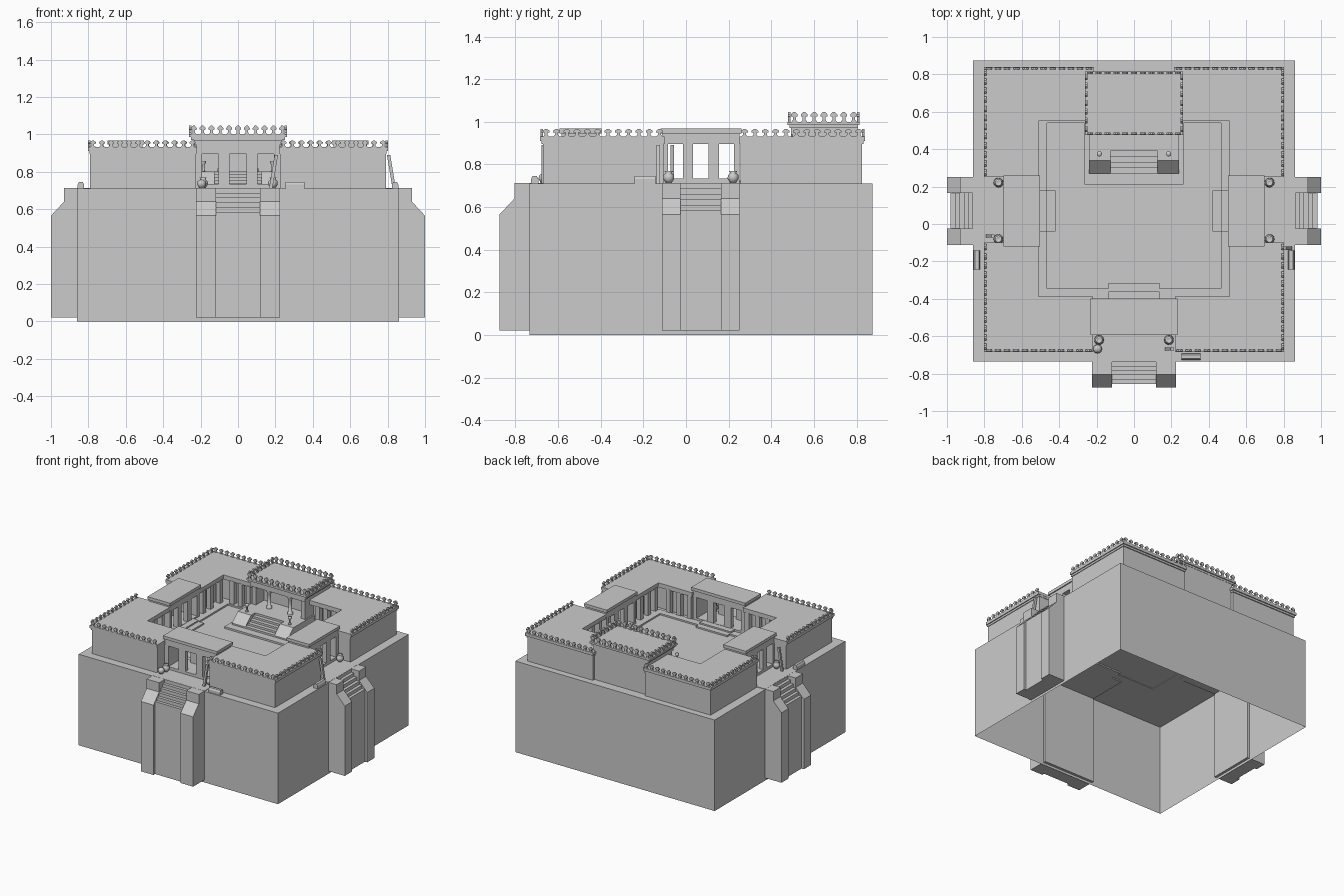
import bpy, bmesh
from math import radians
from mathutils import Matrix, Vector

if "Cube" in bpy.data.objects:
    bpy.data.objects.remove(bpy.data.objects["Cube"])

I = Matrix.Identity(4)


def add(name, bm, M=I):
    bmesh.ops.recalc_face_normals(bm, faces=bm.faces)
    me = bpy.data.meshes.new(name)
    bm.to_mesh(me)
    bm.free()
    me.transform(M)
    ob = bpy.data.objects.new(name, me)
    bpy.context.collection.objects.link(ob)
    return ob


def sweep(bm, pts, vec):
    f = bm.faces.new([bm.verts.new(p) for p in pts])
    r = bmesh.ops.extrude_face_region(bm, geom=[f], use_keep_orig=True)
    vs = [g for g in r["geom"] if isinstance(g, bmesh.types.BMVert)]
    bmesh.ops.translate(bm, verts=vs, vec=Vector(vec))


def prism(name, xy, z0, z1, M=I):
    bm = bmesh.new()
    sweep(bm, [(x, y, z0) for x, y in xy], (0, 0, z1 - z0))
    return add(name, bm, M)


def box(name, x0, x1, y0, y1, z0, z1, M=I):
    return prism(name, [(x0, y0), (x1, y0), (x1, y1), (x0, y1)], z0, z1, M)


def side_profile(name, yz, x0, x1, M=I):
    bm = bmesh.new()
    sweep(bm, [(x0, y, z) for y, z in yz], (x1 - x0, 0, 0))
    return add(name, bm, M)


def lathe(name, rz, M=I, n=12):
    bm = bmesh.new()
    vs = [bm.verts.new((r, 0, z)) for r, z in rz]
    es = [bm.edges.new(p) for p in zip(vs, vs[1:])]
    bmesh.ops.spin(bm, geom=vs + es, axis=(0, 0, 1), cent=(0, 0, 0), steps=n, angle=radians(360))
    bmesh.ops.remove_doubles(bm, verts=bm.verts, dist=1e-4)
    ob = add(name, bm, M)
    ob.data.shade_smooth()
    return ob


def steps(y0, y1, z0, z1, n, zb):
    # stair outline rising from (y0, z0) to (y1, z1)
    p = [(y1, zb), (y0, zb)]
    for i in range(n):
        z = z0 + (z1 - z0) * i / (n - 1)
        p += [(y0 + (y1 - y0) * i / n, z), (y0 + (y1 - y0) * (i + 1) / n, z)]
    return p


def merlons(name, a, b, z, h):
    # row of arrow-headed battlements from a to b
    a, b = Vector((*a, z)), Vector((*b, z))
    d = (b - a).normalized()
    n = round((b - a).length / 0.047)
    side = Vector((-d.y, d.x, 0)) * 0.012
    shape = [(-.014, 0), (.014, 0), (.007, .2), (.007, .5), (.016, .55), (.016, .75), (.005, 1),
             (-.005, 1), (-.016, .75), (-.016, .55), (-.007, .5), (-.007, .2)]
    bm = bmesh.new()
    for i in range(n):
        c = a + (b - a) * (i + .5) / n - side / 2
        sweep(bm, [c + d * u + Vector((0, 0, v * h)) for u, v in shape], side)
    add(name, bm)


# Terrace, open underneath
base = box("terrace", -.86, .86, -.735, .875, 0, .71)
bm = bmesh.new()
bm.from_mesh(base.data)
bmesh.ops.delete(bm, geom=[f for f in bm.faces if f.calc_center_median().z < .01], context='FACES')
bm.to_mesh(base.data)
bm.free()

# Corner wings around the court
for s, tag in ((1, "right"), (-1, "left")):
    def fl(pts):
        return [(s * x, y) for x, y in pts]

    def ell(x0, xi, x1, ya, yb, yc):
        return fl([(x0, ya), (x1, ya), (x1, yc), (xi, yc), (xi, yb), (x0, yb)])
    prism(f"front_wing_{tag}", ell(.225, .56, .79, -.672, -.44, -.105), .71, .895)
    prism(f"front_wing_band_{tag}", ell(.222, .515, .795, -.677, -.393, -.102), .895, .91)
    prism(f"front_wing_roof_{tag}", ell(.22, .51, .802, -.684, -.388, -.10), .91, .932)
    prism(f"back_wing_{tag}", ell(.225, .56, .79, .825, .60, .255), .71, .895)
    prism(f"back_wing_band_{tag}", ell(.222, .515, .795, .832, .555, .252), .895, .91)
    prism(f"back_wing_roof_{tag}", ell(.215, .51, .802, .84, .55, .25), .91, .932)
    merlons(f"front_merlons_{tag}", (s * .22, -.677), (s * .80, -.677), .932, .034)
    merlons(f"side_front_merlons_{tag}", (s * .795, -.68), (s * .795, -.10), .932, .034)
    merlons(f"side_back_merlons_{tag}", (s * .795, .25), (s * .795, .835), .932, .034)
    merlons(f"back_merlons_{tag}", (s * .215, .832), (s * .80, .832), .932, .034)
    # Court piers
    spots = [(.53, y) for y in (-.37, -.28, -.19, .32, .41, .53)]
    spots += [(x, -.41) for x in (.25, .34, .43)] + [(x, .57) for x in (.30, .37, .44)]
    for i, (x, y) in enumerate(spots):
        x *= s
        box(f"court_pier_{tag}_{i}", x - .018, x + .018, y - .018, y + .018, .71, .9)
    # Walkway kerb
    prism(f"court_walk_{tag}", fl([(0, -.40), (.56, -.40), (.56, .60), (.25, .60), (.25, .54),
                                   (.465, .54), (.465, -.345), (0, -.345)]), .705, .722)


def gate(name, M, hw, yo):
    yi = yo + .18
    w = hw * .52
    # Pylon flanks and outside stair
    flank = [(.02, .02), (-.14, .02), (-.14, .565), (-.07, .64), (-.07, .713), (.02, .713)]
    for s in (1, -1):
        side_profile(name + "_flank", flank, s * w, s * hw, M)
    side_profile(name + "_outer_stair", steps(-.12, .02, .585, .713, 6, .02), -w, w, M)
    box(name + "_landing", -hw, hw, 0, yo, .70, .714, M)
    # Gatehouse with three openings
    box(name + "_floor", -hw, hw, yo, yi, .70, .735, M)
    for s in (1, -1):
        a, b = sorted((s * hw * .85, s * hw))
        box(name + "_wall", a, b, yo, yi, .71, .9, M)
        a, b = sorted((s * hw * .2, s * hw * .46))
        for y in (yo, yi - .035):
            box(name + "_pier", a, b, y, y + .035, .73, .9, M)
    box(name + "_lintel", -hw, hw, yo, yi, .895, .945, M)
    box(name + "_roof", -hw - .008, hw + .008, yo - .008, yi + .008, .945, .968, M)
    side_profile(name + "_inner_stair", [(yi, .70), (yi + .09, .70), (yi + .09, .722), (yi + .045, .722),
                                         (yi + .045, .733), (yi, .733)], -hw * .6, hw * .6, M)
    # Urns at the doorway
    for s in (1, -1):
        lathe(name + "_urn", [(0, .713), (.014, .713), (.026, .733), (.024, .75), (.013, .76),
                              (.019, .768), (.01, .768), (0, .755)],
              M @ Matrix.Translation((s * hw * .83, yo - .035, 0)))
    # Chest with rounded lid beside the gate
    yc = .025 if hw > .2 else .02
    k = -1 if M.to_3x3()[1][0] > .5 else 1
    side_profile(name + "_chest", [(yc - .017, .71), (yc + .017, .71), (yc + .017, .732), (yc + .010, .745),
                                   (yc - .010, .745), (yc - .017, .732)],
                 k * (hw + .03), k * (hw + .13), M)


R = Matrix.Rotation
T = Matrix.Translation
gate("front_gate", T((0, -.735, 0)), .225, .15)
gate("right_gate", T((.86, .07, 0)) @ R(radians(90), 4, 'Z'), .182, .17)
# Left gate mirrors the right one
for ob in [o for o in bpy.data.objects if o.name.startswith("right_gate")]:
    me = ob.data.copy()
    me.transform(Matrix.Scale(-1, 4, (1, 0, 0)))
    me.flip_normals()
    c = bpy.data.objects.new(ob.name.replace("right", "left"), me)
    bpy.context.collection.objects.link(c)

# Extra urn and leaning poles
lathe("front_spare_urn", [(0, .713), (.014, .713), (.024, .733), (.02, .75), (0, .76)], T((-.195, -.668, 0)))
for name, x, y, dx, r in (("right_pole", .835, -.13, -.03, .009), ("front_pole", .175, -.668, .03, .009),
                          ("left_pole", -.785, -.065, .03, .008)):
    bm = bmesh.new()
    sweep(bm, [(x - r, y - r, .71), (x + r, y - r, .71), (x + r, y + r, .71), (x - r, y + r, .71)], (dx, 0, .18))
    add(name, bm)

# Throne hall
box("hall_plinth", -.265, .265, .21, .60, .70, .724)
side_profile("hall_stair", steps(.27, .42, .738, .80, 5, .71), -.125, .125)
box("hall_floor", -.24, .24, .415, .80, .71, .80)
for s in (1, -1):
    side_profile("hall_stair_flank", [(.27, .71), (.27, .735), (.34, .80), (.42, .80), (.42, .71)],
                 s * .125, s * .24)
    a, b = sorted((s * .195, s * .23))
    box("hall_side_wall", a, b, .50, .80, .71, .965)
    lathe("hall_column", [(.02, .80), (.02, .815), (.013, .82), (.012, .91), (.022, .93), (.022, .95)],
          T((s * .09, .515, 0)))
    lathe("hall_brazier", [(0, .80), (.013, .80), (.006, .81), (.006, .835), (.014, .85), (.014, .858), (0, .858)],
          T((s * .185, .375, 0)))
box("hall_inner_wall", -.23, .23, .60, .805, .71, .965)
box("hall_lintel", -.235, .235, .492, .805, .94, .97)
box("hall_roof_band", -.25, .25, .485, .807, .97, .985)
box("hall_roof", -.262, .262, .477, .815, .985, 1.0)
for s in (1, -1):
    merlons("hall_side_merlons", (s * .255, .485), (s * .255, .81), 1.0, .046)
for y in (.484, .808):
    merlons("hall_merlons", (-.26, y), (.26, y), 1.0, .046)
